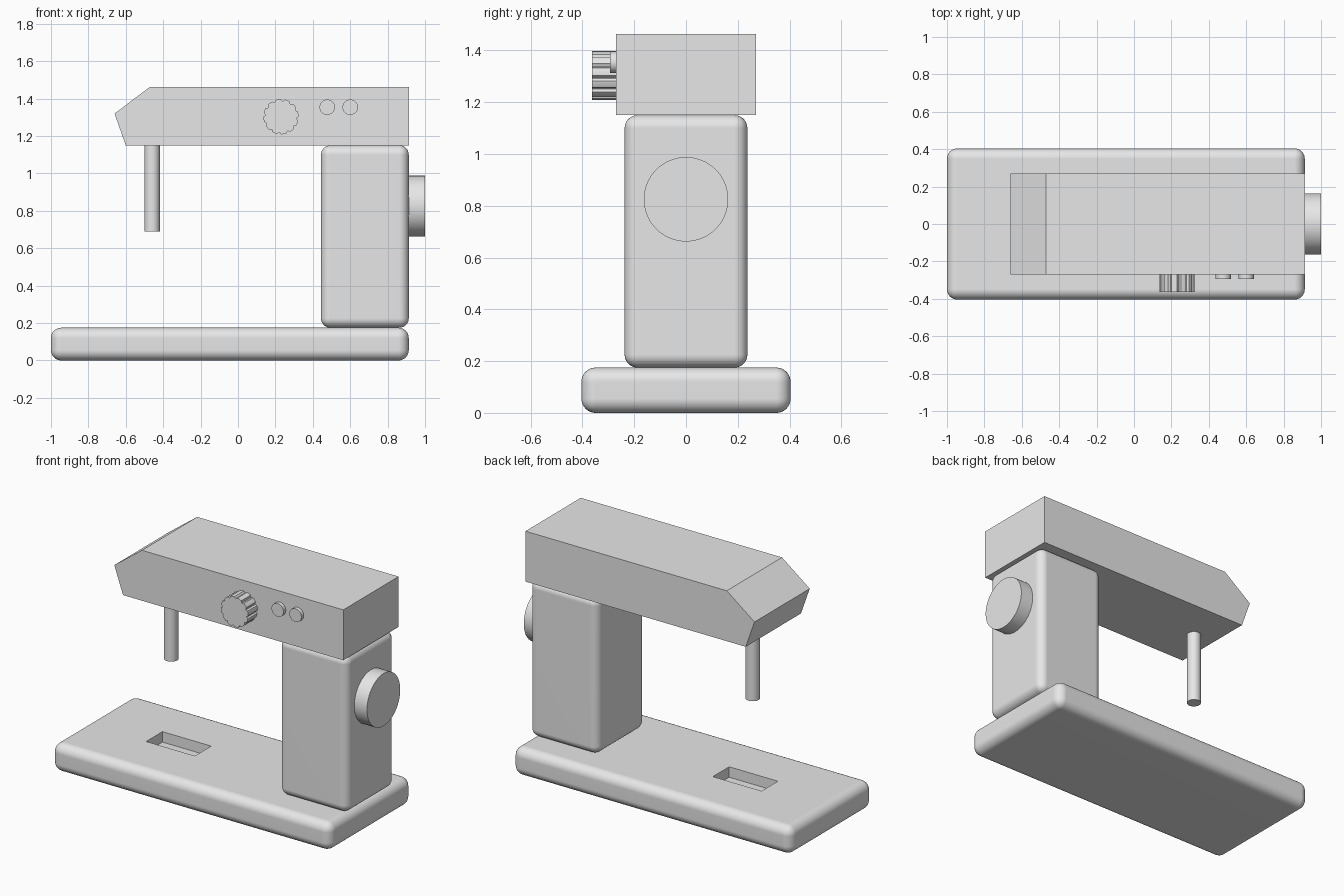
import bpy, bmesh, math
from mathutils import Matrix, Vector

default = bpy.data.objects.get("Cube")
if default:
    bpy.data.objects.remove(default, do_unlink=True)

grey = bpy.data.materials.new("plain grey")
GREY = (0.8, 0.8, 0.8, 1.0)
grey.diffuse_color = GREY
grey.use_nodes = True
for node in grey.node_tree.nodes:
    if node.type == 'BSDF_PRINCIPLED':
        node.inputs["Base Color"].default_value = GREY

RIGHT = 0.913      # shared right end of base, column and head
BASE_TOP = 0.175
HEAD_BOTTOM = 1.15
HEAD_HALF = 0.271


def finish(name, bm):
    """Turn a bmesh into a grey object."""
    bmesh.ops.recalc_face_normals(bm, faces=bm.faces)
    mesh = bpy.data.meshes.new(name)
    bm.to_mesh(mesh)
    bm.free()
    mesh.materials.append(grey)
    obj = bpy.data.objects.new(name, mesh)
    bpy.context.collection.objects.link(obj)
    return obj


def smooth(obj, angle=35):
    bpy.ops.object.select_all(action='DESELECT')
    obj.select_set(True)
    bpy.context.view_layer.objects.active = obj
    bpy.ops.object.shade_smooth_by_angle(angle=math.radians(angle))


def box(name, low, high, radius=0.0):
    """Box between two corners, with optional rounded edges."""
    low, high = Vector(low), Vector(high)
    bm = bmesh.new()
    bmesh.ops.create_cube(bm, size=1)
    bmesh.ops.scale(bm, vec=high - low, verts=bm.verts)
    bmesh.ops.translate(bm, vec=(low + high) / 2, verts=bm.verts)
    if radius:
        bmesh.ops.bevel(bm, geom=bm.edges[:], offset=radius, segments=8,
                        profile=0.5, affect='EDGES')
    return finish(name, bm)


def prism(name, outline, start, extrude):
    """Extrude a closed outline of 3D points."""
    bm = bmesh.new()
    face = bm.faces.new([bm.verts.new(Vector(p) + Vector(start)) for p in outline])
    new = bmesh.ops.extrude_face_region(bm, geom=[face], use_keep_orig=True)["geom"]
    verts = [g for g in new if isinstance(g, bmesh.types.BMVert)]
    bmesh.ops.translate(bm, vec=extrude, verts=verts)
    return finish(name, bm)


def cylinder(name, radius, depth, centre, axis='Z'):
    turn = {'X': Matrix.Rotation(math.pi / 2, 4, 'Y'),
            'Y': Matrix.Rotation(math.pi / 2, 4, 'X'),
            'Z': Matrix.Identity(4)}[axis]
    bm = bmesh.new()
    bmesh.ops.create_cone(bm, cap_ends=True, segments=64, radius1=radius,
                          radius2=radius, depth=depth,
                          matrix=Matrix.Translation(centre) @ turn)
    obj = finish(name, bm)
    smooth(obj)
    return obj


# Rounded base with a rectangular pocket in its top
base = box("base", (-1, -0.404, 0), (RIGHT, 0.404, BASE_TOP), 0.055)
cutter = box("slot_cutter", (-0.575, -0.08, BASE_TOP - 0.065), (-0.24, 0.08, 0.3))
cut = base.modifiers.new("slot", 'BOOLEAN')
cut.operation = 'DIFFERENCE'
cut.solver = 'EXACT'
cut.object = cutter
bpy.ops.object.select_all(action='DESELECT')
bpy.context.view_layer.objects.active = base
base.select_set(True)
bpy.ops.object.modifier_apply(modifier=cut.name)
bpy.data.objects.remove(cutter, do_unlink=True)

# Rounded column
column = box("column", (0.444, -0.237, BASE_TOP), (RIGHT, 0.237, HEAD_BOTTOM), 0.05)

for part in (base, column):
    smooth(part)
    part.modifiers.new("flat sides", 'WEIGHTED_NORMAL').keep_sharp = True

# Head with a pointed nose
profile = [(-0.66, 1.32), (-0.47, 1.463), (RIGHT, 1.463),
           (RIGHT, HEAD_BOTTOM), (-0.6, HEAD_BOTTOM)]
prism("head", [(x, 0, z) for x, z in profile],
      (0, -HEAD_HALF, 0), (0, 2 * HEAD_HALF, 0))

# Needle bar and hand wheel
cylinder("needle_bar", 0.041, 0.46, (-0.459, 0, 0.92))
cylinder("hand_wheel", 0.163, 0.1, (0.95, 0, 0.825), 'X')

# Dial with grip notches around its rim
LOBES, STEPS = 12, 12
rim = []
for i in range(LOBES * STEPS):
    phase = (i % STEPS) / STEPS
    notch = max(0.0, math.sin((phase - 0.6) / 0.4 * math.pi)) if phase > 0.6 else 0
    r = 0.094 - 0.01 * notch
    a = math.tau * i / (LOBES * STEPS)
    rim.append((r * math.cos(a), 0, r * math.sin(a)))
dial = prism("dial", rim, (0.23, -0.363, 1.303), (0, 0.1, 0))
smooth(dial, 30)

# Two push buttons
for name, x in (("right_button", 0.477), ("left_button", 0.6)):
    cylinder(name, 0.041, 0.03, (x, -0.279, 1.354), 'Y')
